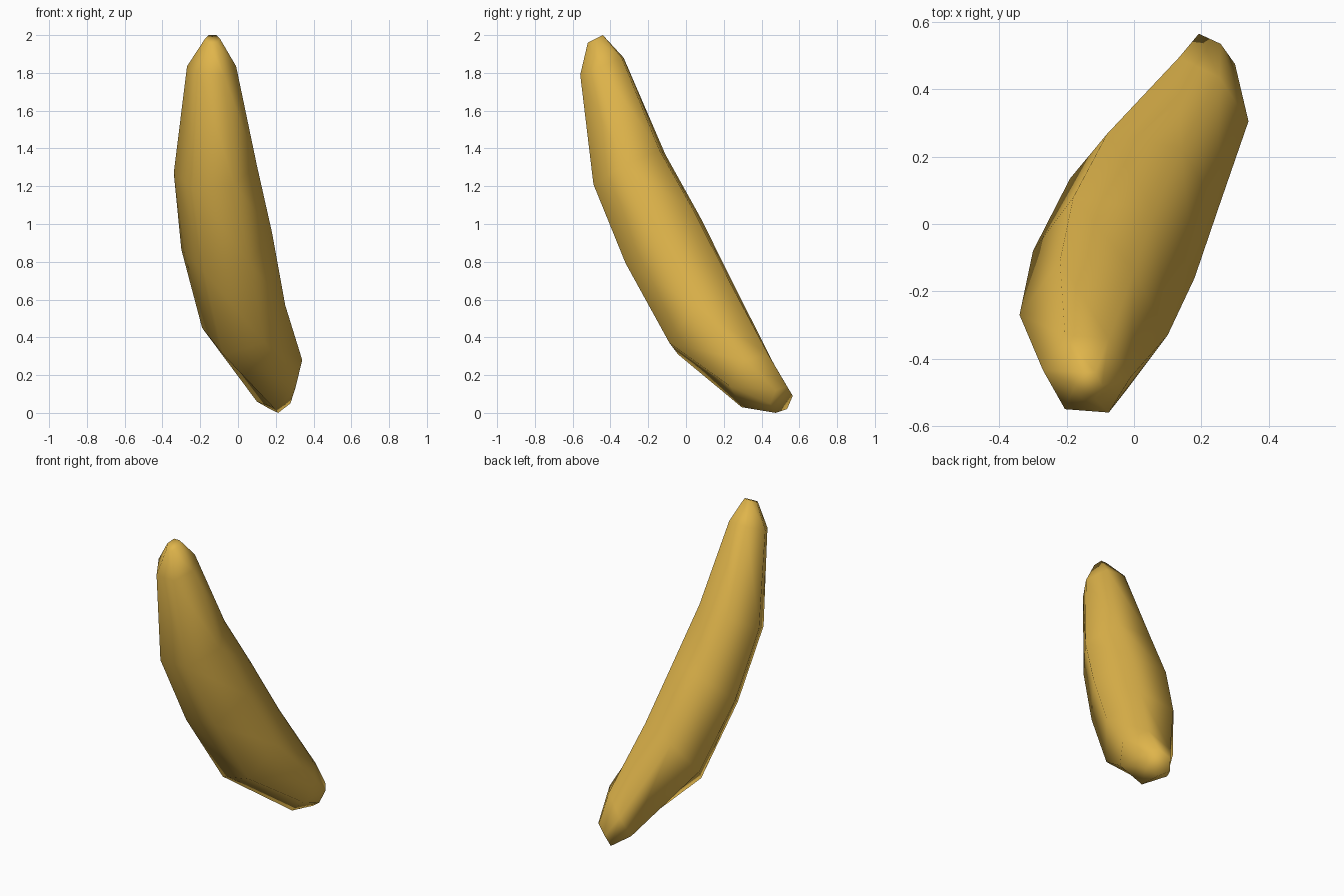
import bpy
import bmesh
from mathutils import Vector

cube = bpy.data.objects.get("Cube")
if cube:
    bpy.data.objects.remove(cube, do_unlink=True)


def make_material(name, color):
    material = bpy.data.materials.new(name)
    material.use_nodes = True
    material.diffuse_color = color
    material.node_tree.nodes["Principled BSDF"].inputs["Base Color"].default_value = color
    return material


def hexagon(center, side, depth):
    """Six corners around a centre, pointed along side and flat along depth."""
    c, u, v = Vector(center), Vector(side), Vector(depth)
    half = u / 2
    return [c + u, c + half + v, c - half + v, c - u, c - half - v, c + half - v]


# Cross-sections from the upper tip to the lower tip: centre, side, depth
sections = [
    ((-.135, -.48, 1.98), (.04, 0, 0), (0, .04, .02)),
    ((-.14, -.445, 1.835), (.13, -.01, 0), (0, .11, .045)),
    ((-.12, -.3, 1.29), (.22, -.03, .02), (.01, .175, .09)),
    ((-.06, -.12, .91), (.24, -.04, .045), (0, .18, .14)),
    ((.03, .09, .51), (.22, -.045, .06), (0, .155, .17)),
    ((.22, .365, .17), (.12, -.06, .11), (-.026, .1, .085)),
    ((.235, .505, .07), (.065, -.03, .05), (-.01, .045, .045)),
]

# Curved fruit body: bridge neighbouring sections and close both tips
bm = bmesh.new()
rings = [[bm.verts.new(p) for p in hexagon(*section)] for section in sections]
for upper, lower in zip(rings, rings[1:]):
    for i in range(len(upper)):
        j = (i + 1) % len(upper)
        bm.faces.new((upper[i], upper[j], lower[j], lower[i]))
bm.faces.new(rings[0])
bm.faces.new(rings[-1])
bmesh.ops.recalc_face_normals(bm, faces=bm.faces)
for face in bm.faces:
    face.smooth = True

mesh = bpy.data.meshes.new("banana")
bm.to_mesh(mesh)
bm.free()
mesh.materials.append(make_material("golden yellow", (.74, .46, .07, 1)))
banana = bpy.data.objects.new("banana", mesh)
bpy.context.collection.objects.link(banana)
